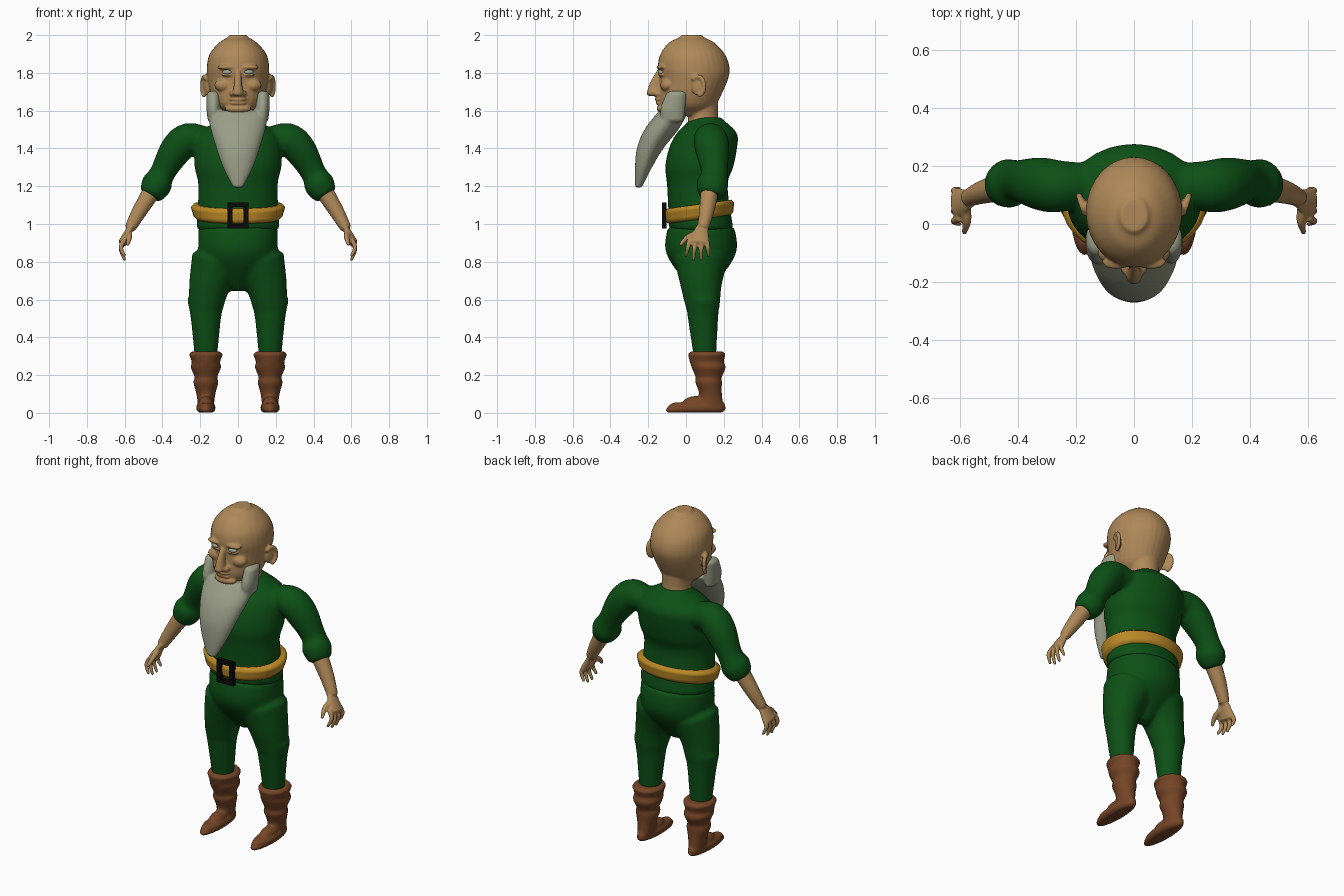
import bpy
import bmesh
from math import cos, sin, pi, tau
from mathutils import Matrix, Vector

if "Cube" in bpy.data.objects:
    bpy.data.objects.remove(bpy.data.objects["Cube"], do_unlink=True)


def make_material(name, red, green, blue):
    material = bpy.data.materials.new(name)
    material.use_nodes = True
    color = (red, green, blue, 1)
    material.diffuse_color = color
    material.node_tree.nodes["Principled BSDF"].inputs["Base Color"].default_value = color
    return material


skin = make_material("skin", .43, .25, .1)
green_cloth = make_material("green cloth", .004, .08, .008)
beard_grey = make_material("beard grey", .32, .34, .24)
brown_leather = make_material("brown leather", .18, .06, .02)
gold_leather = make_material("gold leather", .5, .25, .02)
black_metal = make_material("black metal", .003, .003, .003)
pale_eye = make_material("pale eye", .36, .4, .3)


def smooth_path(rings, steps=4):
    """Fill in a Catmull-Rom spline between the given rings."""
    points = [Vector(ring) for ring in rings]
    points = [points[0], *points, points[-1]]
    path = []
    for before, start, end, after in zip(points, points[1:], points[2:], points[3:]):
        for step in range(steps):
            t = step / steps
            leave, arrive = (end - before) / 2, (after - start) / 2
            blend = t * t * (3 - 2 * t)
            path.append(start.lerp(end, blend) + leave * t * (1 - t) ** 2 - arrive * t * t * (1 - t))
    return path + [points[-1]]


def skin_sections(bm, sections, sides=32):
    """Skin ellipses given as (centre, across, along), with small chamfers at the ends."""
    def shrunk(section, neighbour):
        centre, across, along = section
        lip = min(.015, .4 * min(across.length, along.length))
        outward = (centre - neighbour[0]).normalized()
        return (centre + outward * lip, across - across.normalized() * lip,
                along - along.normalized() * lip)

    sections = [shrunk(sections[0], sections[1]), *sections, shrunk(sections[-1], sections[-2])]
    angles = [tau * side / sides for side in range(sides)]
    loops = [[bm.verts.new(centre + across * cos(angle) + along * sin(angle)) for angle in angles]
             for centre, across, along in sections]
    faces = [bm.faces.new(loops[0]), bm.faces.new(loops[-1])]
    for lower, upper in zip(loops, loops[1:]):
        for side in range(sides):
            last = side - 1
            faces.append(bm.faces.new((lower[last], lower[side], upper[side], upper[last])))
    bmesh.ops.recalc_face_normals(bm, faces=faces)


def column(bm, x, rings, tilt=0):
    """Stack level ellipses (z, y, half width, half depth); a pair if off centre."""
    for centre_x in {x, -x}:
        skin_sections(bm, [(Vector((centre_x, y, z + tilt * y)), Vector((wide, 0, 0)),
                            Vector((0, deep, tilt * deep)))
                           for z, y, wide, deep in smooth_path(rings)])


def tube_pair(bm, rings, flatten=1):
    """Run a tube through (x, y, z, radius) on both sides; flatten thins it sideways."""
    path = smooth_path(rings)
    for mirror in (1, -1):
        centres = [Vector((x * mirror, y, z)) for x, y, z, radius in path]
        sections = []
        for index, centre in enumerate(centres):
            ahead = centres[min(index + 1, len(path) - 1)]
            direction = (ahead - centres[max(index - 1, 0)]).normalized()
            along = Vector((0, 1, 0))
            along = (along - direction * along.dot(direction)).normalized()
            radius = path[index].w
            sections.append((centre, direction.cross(along) * radius * flatten, along * radius))
        skin_sections(bm, sections)


def ball(bm, x, y, z, wide, deep, tall, turn=0):
    """Add an ellipsoid; a mirrored pair if it is off centre."""
    for mirror in ((1, -1) if x else (1,)):
        place = Matrix.Translation((x * mirror, y, z)) @ Matrix.Rotation(turn * mirror, 4, 'Z')
        bmesh.ops.create_icosphere(bm, subdivisions=3, radius=1,
                                   matrix=place @ Matrix.Diagonal((wide, deep, tall, 1)))


def finish(bm, name, material, voxel=0, relaxing=4):
    """Make the object; a voxel size fuses its overlapping pieces into one surface."""
    mesh = bpy.data.meshes.new(name)
    bm.to_mesh(mesh)
    bm.free()
    mesh.materials.append(material)
    mesh.shade_smooth()
    part = bpy.data.objects.new(name, mesh)
    bpy.context.collection.objects.link(part)
    if voxel:
        fuse = part.modifiers.new("fuse", 'REMESH')
        fuse.mode = 'VOXEL'
        fuse.voxel_size = voxel
        fuse.use_smooth_shade = True
        relax = part.modifiers.new("relax", 'SMOOTH')
        relax.iterations = relaxing
    return part


# Trousers: pelvis and two legs
bm = bmesh.new()
column(bm, 0, [(.66, .08, .05, .05), (.78, .08, .19, .15), (.87, .08, .21, .19), (.97, .08, .21, .18)])
column(bm, .17, [(.3, .1, .06, .06), (.5, .09, .08, .08), (.6, .09, .1, .09)])
tube_pair(bm, [(.17, .09, .56, .09), (.15, .08, .68, .11), (.11, .08, .8, .14)])
finish(bm, "trousers", green_cloth, .011, 6)

# Tunic: torso with puffed sleeves
bm = bmesh.new()
column(bm, 0, [(.98, .08, .22, .17), (1.2, .06, .21, .16), (1.3, .07, .23, .18), (1.4, .09, .23, .18),
               (1.48, .11, .21, .16), (1.55, .11, .1, .09)])
tube_pair(bm, [(.15, .14, 1.44, .07), (.26, .13, 1.45, .09), (.33, .14, 1.39, .09),
               (.4, .15, 1.27, .07), (.43, .14, 1.21, .085), (.46, .13, 1.16, .07)], .95)
finish(bm, "tunic", green_cloth, .011, 6)

# Belt, higher at the back
bm = bmesh.new()
column(bm, 0, [(1.03, .07, .235, .18), (1.08, .07, .25, .185)], tilt=.14)
finish(bm, "belt", gold_leather)

# Square buckle frame from four bars
bm = bmesh.new()
for end in (-1, 1):
    for centre, size in (((end * .042, -.116, 1.045), (.026, .024, .14)),
                         ((0, -.116, 1.045 + end * .058), (.11, .022, .024))):
        bmesh.ops.create_cube(bm, size=1, matrix=Matrix.Translation(centre) @ Matrix.Diagonal((*size, 1)))
buckle = finish(bm, "buckle", black_metal)
for face in buckle.data.polygons:
    face.use_smooth = False

# Boots: slouched shaft and flat foot with an instep
bm = bmesh.new()
column(bm, .17, [(.02, .13, .04, .07), (.1, .13, .05, .06), (.16, .12, .066, .07), (.19, .12, .06, .07),
                 (.24, .12, .08, .09), (.27, .11, .075, .09), (.31, .11, .09, .1)])
column(bm, .17, [(.015, .05, .05, .16), (.04, .06, .05, .15)])
ball(bm, .17, .06, .05, .04, .08, .04)
finish(bm, "boots", brown_leather, .007, 3)

# Head: skull and neck
bm = bmesh.new()
column(bm, 0, [(1.59, .01, .08, .12), (1.64, .01, .13, .155), (1.76, .04, .16, .18), (1.83, .04, .165, .19),
               (1.9, .035, .15, .17), (1.96, .03, .1, .12), (1.985, .03, .06, .07)])
column(bm, 0, [(1.5, .1, .1, .09), (1.57, .09, .08, .08), (1.66, .08, .09, .09)])
# Nose bridge, tip and nostrils
column(bm, 0, [(1.81, -.14, .015, .015), (1.75, -.16, .02, .03), (1.69, -.17, .03, .04)])
ball(bm, .03, -.15, 1.69, .016, .024, .016)
# Brows, lower lids, cheeks, lips and chin
ball(bm, .06, -.13, 1.83, .05, .026, .014)
ball(bm, .055, -.13, 1.79, .034, .02, .008)
ball(bm, .075, -.1, 1.735, .05, .036, .035)
for height, depth in ((1.66, -.145), (1.64, -.14)):
    ball(bm, 0, depth, height, .045, .02, .01)
ball(bm, 0, -.12, 1.61, .07, .035, .025)
# Ears: flat shell with a raised rim
ball(bm, .166, .06, 1.73, .014, .034, .05, turn=-.4)
for bead in range(11):
    angle = pi * (bead / 9 - .4)
    out, rise = cos(angle), sin(angle)
    ball(bm, .177 + .012 * out, .062 + .035 * out, 1.73 + .05 * rise, .012, .012, .013)
finish(bm, "head", skin, .006, 3)

# Eyes, just proud of the face
bm = bmesh.new()
ball(bm, .055, -.13, 1.804, .027, .019, .014)
finish(bm, "eyes", pale_eye)

# Beard: long tapering tongue with sideburns framing the chin
bm = bmesh.new()
column(bm, 0, [(1.2, -.25, .03, .02), (1.3, -.225, .08, .045), (1.4, -.19, .115, .07),
               (1.5, -.13, .145, .09), (1.59, -.07, .16, .08)])
column(bm, .13, [(1.55, -.07, .03, .06), (1.61, -.07, .037, .066), (1.69, -.05, .036, .055)])
finish(bm, "beard", beard_grey, .008)

# Bare forearms, then broad thin palms
bm = bmesh.new()
tube_pair(bm, [(.44, .13, 1.2, .05), (.52, .11, 1.07, .04), (.57, .09, .98, .03)])
tube_pair(bm, [(.56, .09, .99, .03), (.58, .08, .96, .04), (.61, .07, .9, .055)], .45)
# Four curled fingers, the outer ones shorter and spread
for finger in range(4):
    y = .02 + .03 * finger
    spread = .01 * (finger - 2)
    reach = .07 if finger in (0, 3) else .09
    tube_pair(bm, [(.6, y, .92, .013), (.62, y + spread / 2, .9 - reach / 3, .012),
                   (.6, y + spread, .9 - reach, .008)])
# Thumbs reaching forward
tube_pair(bm, [(.58, .06, .95, .018), (.575, .01, .93, .015), (.585, -.03, .89, .009)])
finish(bm, "arms", skin, .0055, 3)
